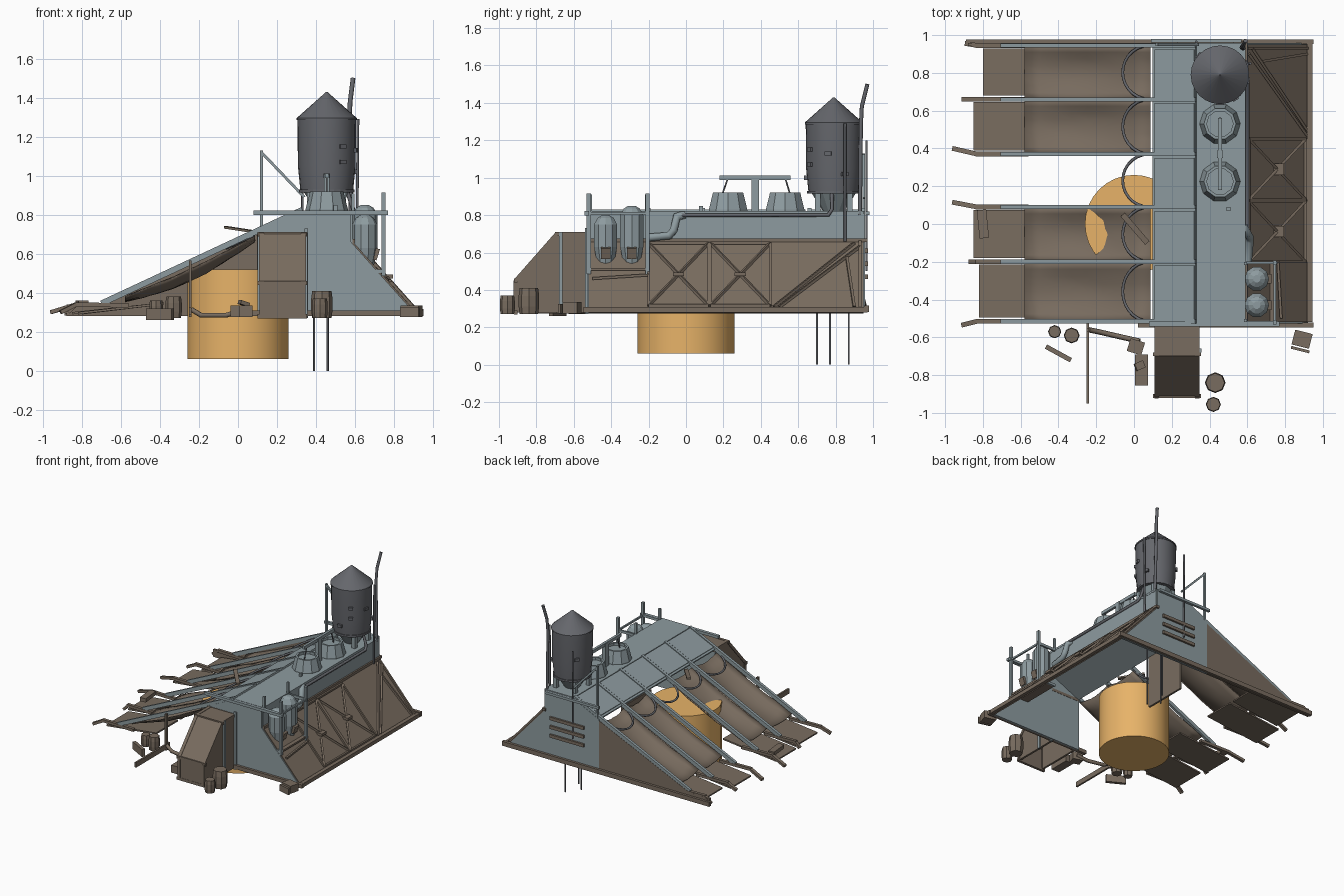
import bpy, bmesh, math, random
from mathutils import Vector, Matrix

if "Cube" in bpy.data.objects:
    bpy.data.objects.remove(bpy.data.objects["Cube"])
random.seed(4)

def mat(name, c):
    m = bpy.data.materials.new(name)
    m.diffuse_color = (*c, 1)
    m.use_nodes = True
    m.node_tree.nodes["Principled BSDF"].inputs["Base Color"].default_value = m.diffuse_color
    return m
BROWN = mat("brown", (0.19, 0.15, 0.115))
STEEL = mat("steel", (0.27, 0.33, 0.35))
DARK = mat("dark_grey", (0.13, 0.135, 0.15))
GOLD = mat("gold", (0.80, 0.45, 0.14))

def finish(name, bm, m, smooth=False):
    bmesh.ops.recalc_face_normals(bm, faces=bm.faces)
    me = bpy.data.meshes.new(name)
    bm.to_mesh(me)
    bm.free()
    o = bpy.data.objects.new(name, me)
    bpy.context.collection.objects.link(o)
    me.materials.append(m)
    if smooth:
        bpy.context.view_layer.objects.active = o
        o.select_set(True)
        bpy.ops.object.shade_smooth_by_angle(angle=math.radians(35))
        o.select_set(False)
    return o

def box(name, c, s, m, rz=0, ry=0):
    bm = bmesh.new()
    M = Matrix.Translation(c) @ Matrix.Rotation(rz, 4, 'Z') @ Matrix.Rotation(ry, 4, 'Y') @ Matrix.Diagonal((*s, 1))
    bmesh.ops.create_cube(bm, size=1, matrix=M)
    return finish(name, bm, m)

def beam(name, p, q, w, h, m):
    p, q = Vector(p), Vector(q)
    d = q - p
    bm = bmesh.new()
    M = Matrix.Translation((p + q) / 2) @ d.to_track_quat('X', 'Z').to_matrix().to_4x4() @ Matrix.Diagonal((d.length, w, h, 1))
    bmesh.ops.create_cube(bm, size=1, matrix=M)
    return finish(name, bm, m)

def panel(name, pts, m, t=0.016):
    bm = bmesh.new()
    bm.faces.new([bm.verts.new(p) for p in pts])
    o = finish(name, bm, m)
    s = o.modifiers.new("thickness", 'SOLIDIFY')
    s.thickness, s.offset = t, 0
    return o

def lathe(name, prof, x, y, n, m, smooth=False):
    bm = bmesh.new()
    rings = [[bm.verts.new((x + r * math.cos(2 * math.pi * i / n), y + r * math.sin(2 * math.pi * i / n), z))
              for i in range(n)] for r, z in prof]
    for a, b in zip(rings, rings[1:]):
        for i in range(n):
            bm.faces.new((a[i], a[(i + 1) % n], b[(i + 1) % n], b[i]))
    bm.faces.new(rings[0])
    bm.faces.new(rings[-1])
    return finish(name, bm, m, smooth)

def tube(name, pts, r, m):
    cu = bpy.data.curves.new(name, 'CURVE')
    cu.dimensions = '3D'
    cu.bevel_depth, cu.bevel_resolution, cu.use_fill_caps = r, 1, True
    sp = cu.splines.new('POLY')
    sp.points.add(len(pts) - 1)
    for q, p in zip(sp.points, pts):
        q.co = (*p, 1)
    o = bpy.data.objects.new(name, cu)
    bpy.context.collection.objects.link(o)
    cu.materials.append(m)
    return o

def roof(x):
    return 0.34 + (x + 0.7) * 0.466

# Central drum
lathe("drum", [(0.26, 0.06), (0.26, 0.52)], 0, 0, 32, GOLD, True)

# Main shell
Y0, Y1 = -0.52, 0.95
wall = [(0.1, .28), (0.92, .28), (0.58, .66), (0.58, .82), (0.33, .82), (0.1, .71)]
panel("front_wall", [(x, Y0, z) for x, z in wall], STEEL)
panel("back_wall", [(x, Y1, z) for x, z in wall], STEEL)
panel("back_side_wall", [(x, Y1, z) for x, z in [(.1, .28), (.1, .7), (-.7, .34), (-.88, .34), (-.88, .28)]], BROWN)
def strip(name, a, b, m, ya=Y0, yb=Y1, t=0.016):
    return panel(name, [(a[0], ya, a[1]), (b[0], ya, b[1]), (b[0], yb, b[1]), (a[0], yb, a[1])], m, t)
strip("top_deck", (.33, .815), (.59, .815), STEEL)
strip("sloped_deck", (.1, .71), (.33, .815), STEEL)
strip("fascia", (.58, .82), (.58, .65), STEEL)
strip("right_slope", (.58, .66), (.92, .28), BROWN)
strip("inner_wall", (.105, .28), (.105, .7), BROWN, .3, .66)
box("deck_front_rail", (.425, Y0 - .01, .81), (.69, .025, .022), STEEL)
box("deck_back_rail", (.33, Y1 + .02, .81), (.48, .02, .02), STEEL)
beam("right_base_rail", (.93, Y0, .295), (.93, .97, .295), .03, .03, BROWN)
beam("front_base_rail", (.02, Y0 - .015, .295), (.95, Y0 - .015, .295), .025, .03, BROWN)
beam("back_base_rail", (-.89, .965, .30), (.95, .965, .30), .025, .035, BROWN)
beam("slope_top_rail", (.585, Y0, .665), (.585, .97, .665), .03, .02, BROWN)

# Braces on the right slope; u runs from the top (0) to the bottom (1)
def on_slope(y, u):
    return (.58 + .34 * u + .012, y, .66 - .38 * u + .01)
for a, b in [(-.2, .12), (.13, .45)]:
    c = (a + b) / 2
    for ya, ua, yb, ub in [(a, .05, b, .93), (a, .93, b, .05), (a, .05, a, .93), (b, .05, b, .93), (a, .05, b, .05), (a, .93, b, .93)]:
        beam("slope_brace", on_slope(ya, ua), on_slope(yb, ub), .014, .014, BROWN)
    beam("brace_hub", on_slope(c - .03, .49), on_slope(c + .03, .49), .07, .02, BROWN)
for ya, ua, yb, ub in [(.47, .95, .9, .05), (.5, .95, .93, .1), (.86, .25, .9, .95), (.93, .03, .93, .97), (-.5, .55, -.2, .5)]:
    beam("slope_brace", on_slope(ya, ua), on_slope(yb, ub), .014, .014, BROWN)

# Rafters with curled brown tips
RY = [-.515, -.2, .09, .37, .66, .945]
for y, end, dy in zip(RY, [-.91, -.87, -.96, -.96, -.91, -.89], [-.02, 0, .025, .03, 0, .01]):
    beam("rafter", (-.70, y, .345), (.33, y, .825), .022, .03, STEEL)
    beam("rafter_end", (-.56, y, .335), (-.84, y, .34), .025, .022, BROWN)
    beam("rafter_tip", (-.83, y, .34), (end, y + dy, .30), .025, .02, BROWN)

# Sagging sheets, arched hoops, lower panels and hatches, bay by bay
for k, (a, b) in enumerate(zip(RY, RY[1:])):
    c, hw = (a + b) / 2, (b - a) / 2
    tube("hoop", [(.08 - .14 * math.sin(math.pi * i / 14), c + hw * math.cos(math.pi * i / 14),
                   roof(.08 - .14 * math.sin(math.pi * i / 14)) - .01) for i in range(15)], .008, DARK)
    hatch = [(.11, a + .01), (.32, a + .01), (.32, b - .02), (.11, b - .02)]
    panel("roof_hatch", [(x, y, roof(x) + .008) for x, y in hatch], STEEL, .012)
    if k == 2:
        continue
    bm = bmesh.new()
    N = 8
    g = []
    for i in range(N + 1):
        u = i / N
        x = .085 - .665 * u
        g.append([bm.verts.new((x, a + (b - a) * j / N, roof(x) - .012 - math.sin(math.pi * j / N) *
                  (.025 + .03 * math.sin(math.pi * u)) - .02 * math.sin(math.pi * u) + random.uniform(-.004, .004)))
                  for j in range(N + 1)])
    for i in range(N):
        for j in range(N):
            bm.faces.new((g[i][j], g[i + 1][j], g[i + 1][j + 1], g[i][j + 1]))
    o = finish("cloth_sheet", bm, BROWN, True)
    o.modifiers.new("thickness", 'SOLIDIFY').thickness = .006
    e = -.80 - .05 * (k % 2) - .02 * (k == 0)
    strip("lower_panel", (-.38, .345), (e, .295), BROWN, a + .02, b - .015, .012)

# Water tank with funnel, cone roof and legs
TX, TY = .455, .79
lathe("tank", [(.135, .92), (.148, 1.05), (.15, 1.29)], TX, TY, 24, DARK, True)
lathe("tank_roof", [(.155, 1.285), (.155, 1.295), (.003, 1.43)], TX, TY, 24, DARK, True)
lathe("tank_band", [(.142, .915), (.142, .93)], TX, TY, 24, DARK)
lathe("tank_funnel", [(.05, .81), (.12, .92)], TX, TY, 12, STEEL)
for s in (-1, 1):
    for t in (-1, 1):
        box("tank_foot", (TX + s * .085, TY + t * .085, .87), (.03, .03, .11), STEEL)
for ang, z in [(-1.57, 1.0), (-1.0, 1.07), (-1.0, 1.15), (-.2, 1.13), (.4, 1.02), (2.4, 1.1)]:
    box("tank_fitting", (TX + .15 * math.cos(ang), TY + .15 * math.sin(ang), z), (.02, .035, .022), DARK, ang)
tube("chimney", [(.58, .93, .80), (.57, .935, 1.28), (.575, .94, 1.38), (.59, .97, 1.5)], .012, DARK)
tube("tank_pipe", [(.61, .85, .66), (.615, .85, 1.29)], .008, DARK)
for x, y in [(.46, .87), (.39, .77), (.46, .70)]:
    tube("drain_pole", [(x, y, 0), (x, y, .82)], .006, DARK)
tube("back_pole", [(.33, .965, .5), (.33, .965, 1.2)], .007, DARK)
beam("frame_post", (.12, .95, .7), (.12, .95, 1.13), .014, .014, STEEL)
beam("frame_brace", (.12, .95, 1.12), (.34, .95, .89), .014, .014, STEEL)

# Two roof vents joined by a rocker bar
for y in (.225, .53):
    lathe("vent", [(.108, .82), (.108, .83), (.085, .92), (.07, .92), (.07, .9)], .455, y, 10, STEEL)
    tube("vent_rod", [(.455, y - .035 * (y < .3) + .03 * (y > .3), .9), (.455, y, 1.0)], .005, DARK)
box("rocker_bar", (.455, .37, 1.0), (.02, .38, .025), STEEL)
box("rocker_post", (.455, .37, .91), (.03, .04, .2), STEEL)
box("vent_bolt", (.5, .08, .835), (.02, .02, .03), STEEL)

# Deck pipes
tube("duct", [(.6, -.2, .68), (.61, -.09, .69), (.61, -.065, .72), (.6, -.05, .79), (.58, -.01, .8)], .024, STEEL)
tube("deck_pipe", [(.6, -.05, .80), (.6, .76, .80), (.59, .78, .83), (.55, .78, .95)], .011, DARK)

# Gas bottles in a rack
for y, z in ((-.43, .80), (-.29, .85)):
    lathe("gas_bottle", [(.045, .53), (.065, .63), (.065, z - .05), (.045, z - .015), (.02, z)], .65, y, 10, STEEL)
    box("bottle_tag", (.7, y, .6), (.04, .05, .06), BROWN, 0, .3)
for y in (-.52, -.205):
    box("rack_post", (.745, y, .70), (.02, .022, .43), STEEL)
    box("rack_side", (.67, y, .81), (.18, .014, .02), STEEL)
    box("rack_low_side", (.67, y, .51), (.16, .014, .02), STEEL)
box("rack_shelf", (.67, -.36, .51), (.16, .32, .014), BROWN)
box("rack_rail", (.745, -.36, .81), (.012, .32, .014), STEEL)
for y in (-.51, -.21):
    box("corner_post", (.59, y, .86), (.016, .016, .1), STEEL)

# Entry porch
porch = [(-.52, .70), (-.69, .70), (-.91, .45), (-.91, .28), (-.52, .28)]
for x in (.12, .335):
    panel("porch_side", [(x, y, z) for y, z in porch], BROWN)
    for p, q in zip(porch[:3], porch[1:4]):
        beam("porch_trim", (x, *p), (x, *q), .025, .022, BROWN)
for p, q in zip(porch[:3], porch[1:4]):
    panel("porch_skin", [(.12, *p), (.335, *p), (.335, *q), (.12, *q)], BROWN)
for y, z in porch[:4]:
    beam("porch_cross_trim", (.1, y, z), (.355, y, z), .02, .022, BROWN)
box("porch_post", (.35, -.67, .49), (.014, .02, .44), STEEL)
box("front_wall_post", (.35, -.53, .5), (.02, .02, .46), STEEL)

# Louvres on the back wall
for z in (.47, .54, .61):
    box("louvre", (.38, .963, z), (.3, .02, .025), BROWN)

# Yard clutter: barrels, boxes, planks and a rail
for x, y, r, h in [(.43, -.84, .055, .14), (.42, -.955, .04, .10), (-.42, -.57, .035, .09), (-.33, -.59, .042, .11)]:
    lathe("barrel", [(r * .9, .27), (r, .27 + h * .3), (r, .27 + h * .7), (r * .9, .27 + h)], x, y, 8, BROWN)
for x, y, s, d, rz in [(.89, -.61, .095, .08, -.25), (.01, -.65, .08, .07, -.3), (.04, -.71, .07, .04, 0), (.04, -.79, .07, .13, 0)]:
    box("crate", (x, y, .305), (s, d, .06), BROWN, rz)
box("crate_lid", (.03, -.75, .345), (.05, .04, .02), BROWN, .4, .3)
box("crate_slat", (.88, -.665, .3), (.1, .015, .05), BROWN, -.25)
box("loose_plank", (-.4, -.685, .29), (.15, .025, .06), BROWN, -.5)
box("yard_rail", (-.245, -.735, .305), (.014, .43, .04), BROWN)
box("yard_post", (-.245, -.56, .42), (.014, .02, .29), BROWN)
tube("yard_hose", [(-.24, -.56, .315), (-.19, -.57, .285), (-.06, -.6, .285), (.03, -.62, .31)], .014, BROWN)
box("roof_scrap", (-.8, 0, .345), (.05, .15, .03), BROWN, .1)
beam("roof_plank", (-.06, .05, .735), (.07, -.1, .715), .03, .012, BROWN)
